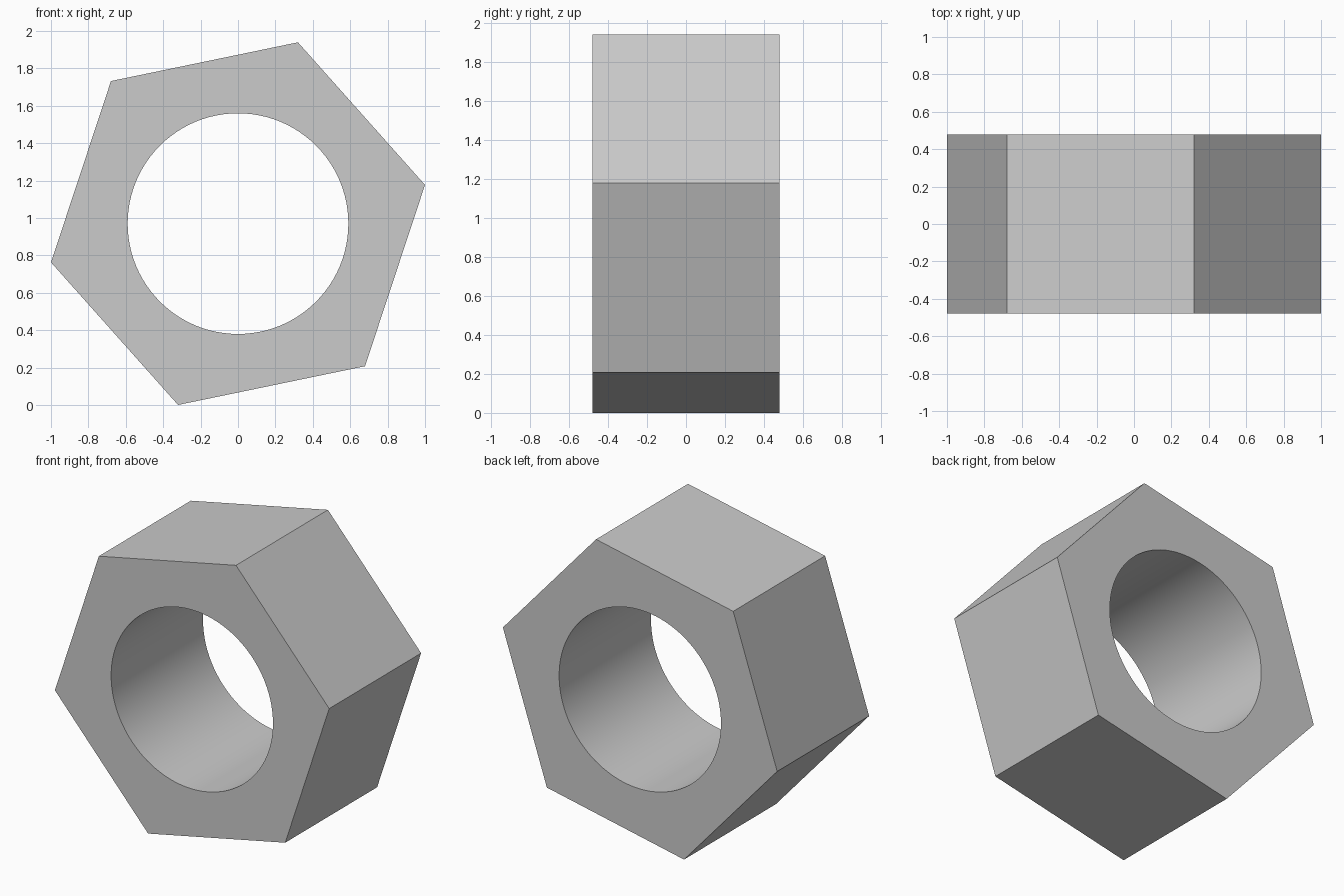
import bpy, bmesh
from math import cos, sin, radians, tau

cube = bpy.data.objects.get("Cube")
if cube:
    bpy.data.objects.remove(cube, do_unlink=True)

CENTRE_Z = 0.97

# Plain grey metal
steel = bpy.data.materials.new("steel grey")
steel.use_nodes = True
grey = (0.6, 0.6, 0.6, 1)
steel.diffuse_color = grey
steel.node_tree.nodes["Principled BSDF"].inputs["Base Color"].default_value = grey


def prism(name, sides, radius, depth, turn=0.0):
    """Regular prism lying along y, centred on the origin."""
    bm = bmesh.new()
    ring = [bm.verts.new((radius * cos(turn + tau * i / sides), -depth / 2,
                          radius * sin(turn + tau * i / sides)))
            for i in range(sides)]
    cap = bm.faces.new(ring)
    out = bmesh.ops.extrude_face_region(bm, geom=[cap], use_keep_orig=True)
    moved = [g for g in out["geom"] if isinstance(g, bmesh.types.BMVert)]
    bmesh.ops.translate(bm, vec=(0, depth, 0), verts=moved)
    bmesh.ops.recalc_face_normals(bm, faces=bm.faces)
    mesh = bpy.data.meshes.new(name)
    bm.to_mesh(mesh)
    bm.free()
    mesh.materials.append(steel)
    obj = bpy.data.objects.new(name, mesh)
    obj.location.z = CENTRE_Z
    bpy.context.collection.objects.link(obj)
    return obj


# Hexagonal body, tilted, and the round bore through it
nut = prism("hex_nut", 6, 1.021, 0.957, radians(11.7))
bore = prism("bore_cutter", 96, 0.59, 2)
bore.hide_render = True

cut = nut.modifiers.new("bore", "BOOLEAN")
cut.operation = "DIFFERENCE"
cut.solver = "EXACT"
cut.object = bore

bpy.ops.object.select_all(action="DESELECT")
nut.select_set(True)
bpy.context.view_layer.objects.active = nut
bpy.ops.object.modifier_apply(modifier=cut.name)
bpy.data.objects.remove(bore, do_unlink=True)

# Smooth bore wall, crisp outer edges
bpy.ops.object.shade_smooth_by_angle(angle=radians(30))
